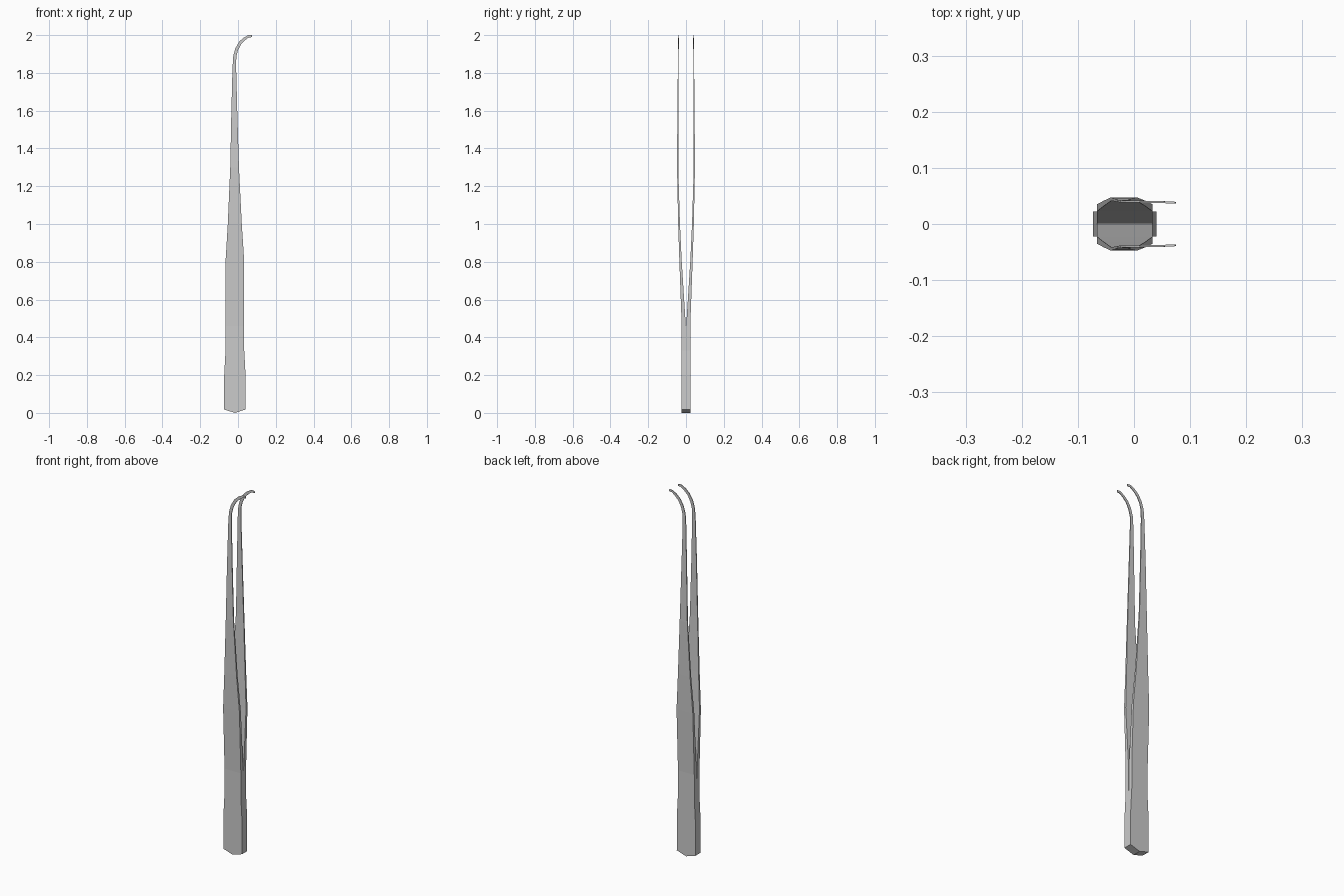
import bpy, bmesh

CX = -0.0165  # centre line of the handle


def loft(name, rings):
    """Join a list of equal-sized point rings into a closed solid."""
    bm = bmesh.new()
    vs = [[bm.verts.new(p) for p in ring] for ring in rings]
    n = len(vs[0])
    for a, b in zip(vs, vs[1:]):
        for i in range(n):
            j = (i + 1) % n
            bm.faces.new((a[i], a[j], b[j], b[i]))
    bm.faces.new(vs[0][::-1])
    bm.faces.new(vs[-1])
    bmesh.ops.recalc_face_normals(bm, faces=bm.faces)
    me = bpy.data.meshes.new(name)
    bm.to_mesh(me)
    bm.free()
    ob = bpy.data.objects.new(name, me)
    bpy.context.collection.objects.link(ob)
    return ob


# Solid handle: pointed foot, flared end, slightly narrower waist
half = [(0.057, 0.018), (0.0565, 0.20), (0.0495, 0.33)]
outline = [(CX, 0.0)] + [(CX + w, z) for w, z in half]
outline += [(CX - w, z) for w, z in reversed(half)]
loft("handle", [[(x, y, z) for x, z in outline] for y in (-0.0225, 0.0225)])

# Arm stations: left edge x, z / right edge x, z / outer y, inner y
stations = [
    (-0.066, 0.33, 0.033, 0.33, 0.0225, 0.0005),
    (-0.066, 0.46, 0.033, 0.46, 0.0225, 0.0010),
    (-0.066, 0.80, 0.033, 0.80, 0.0350, 0.0225),
    (-0.054, 1.00, 0.020, 1.00, 0.0415, 0.0320),
    (-0.041, 1.30, 0.005, 1.30, 0.0475, 0.0410),
    (-0.035, 1.60, -0.004, 1.60, 0.0455, 0.0405),
    (-0.029, 1.83, -0.010, 1.83, 0.0430, 0.0390),
    (-0.025, 1.89, -0.009, 1.885, 0.0425, 0.0385),
    (-0.014, 1.93, 0.000, 1.92, 0.0420, 0.0385),
    (0.006, 1.965, 0.017, 1.953, 0.0415, 0.0380),
    (0.029, 1.986, 0.037, 1.973, 0.0410, 0.0375),
    (0.055, 2.00, 0.057, 1.988, 0.0405, 0.0370),
    (0.074, 2.00, 0.075, 1.989, 0.0395, 0.0365),
]
for name, s in (("front_arm", -1), ("back_arm", 1)):
    loft(name, [[(xl, s * yo, zl), (xr, s * yo, zr),
                 (xr, s * yi, zr), (xl, s * yi, zl)]
                for xl, zl, xr, zr, yo, yi in stations])
